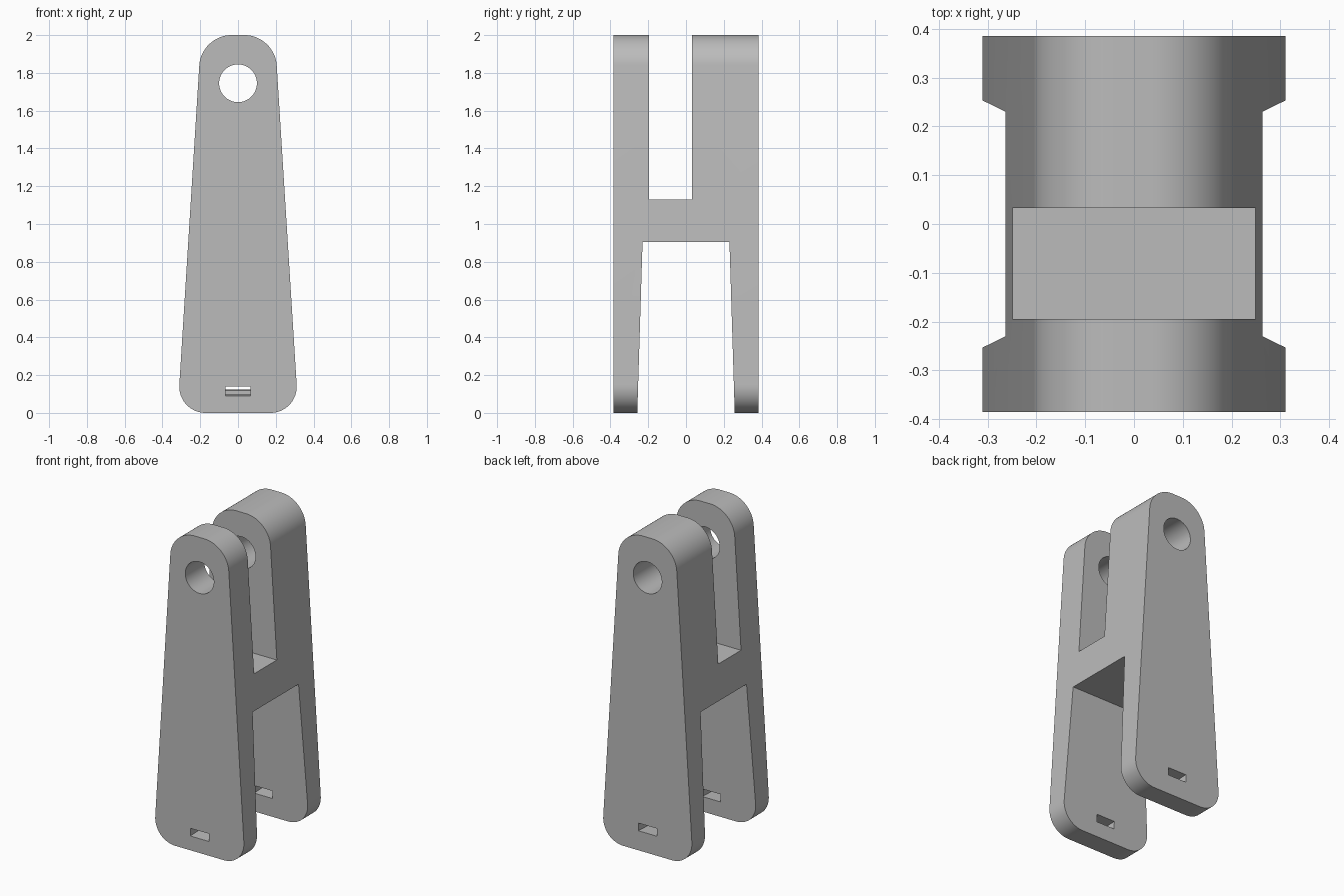
import bpy, bmesh
from math import radians
from mathutils import Vector

if "Cube" in bpy.data.objects:
    bpy.data.objects.remove(bpy.data.objects["Cube"])

grey = bpy.data.materials.new("plain grey")
grey.use_nodes = True
colour = (0.5, 0.5, 0.5, 1)
grey.diffuse_color = colour
grey.node_tree.nodes["Principled BSDF"].inputs["Base Color"].default_value = colour


def prism(name, points, sweep):
    """Extrude a closed outline along the sweep vector."""
    bm = bmesh.new()
    face = bm.faces.new([bm.verts.new(p) for p in points])
    out = bmesh.ops.extrude_face_region(bm, geom=[face])
    moved = [v for v in out["geom"] if isinstance(v, bmesh.types.BMVert)]
    bmesh.ops.translate(bm, verts=moved, vec=sweep)
    bmesh.ops.recalc_face_normals(bm, faces=bm.faces)
    mesh = bpy.data.meshes.new(name)
    bm.to_mesh(mesh)
    bm.free()
    obj = bpy.data.objects.new(name, mesh)
    bpy.context.collection.objects.link(obj)
    mesh.materials.append(grey)
    return obj


def across(name, yz):
    """Cutter running through the full width."""
    return prism(name, [(-1, y, z) for y, z in yz], (2, 0, 0))


def fillet(obj, z_test, radius):
    """Round the depth-wise corner edges that pass the height test."""
    bm = bmesh.new()
    bm.from_mesh(obj.data)
    edges = [e for e in bm.edges
             if abs(e.verts[0].co.y - e.verts[1].co.y) > 0.1
             and z_test(e.verts[0].co.z)]
    bmesh.ops.bevel(bm, geom=edges, offset=radius, offset_type='OFFSET',
                    segments=16, profile=0.5, affect='EDGES')
    bm.to_mesh(obj.data)
    bm.free()


# Tapered body with rounded corners
depth = 0.385
outline = [(-0.32, 0), (0.32, 0), (0.195, 2), (-0.195, 2)]
body = prism("clevis_body", [(x, -depth, z) for x, z in outline], (0, 2 * depth, 0))
fillet(body, lambda z: z > 1, 0.16)
fillet(body, lambda z: z < 0.001, 0.15)

# Upper fork gap and flared lower leg gap
cutters = [
    across("fork_gap", [(-0.195, 1.13), (0.033, 1.13), (0.033, 2.2), (-0.195, 2.2)]),
    across("leg_gap", [(-0.263, -0.1), (0.263, -0.1), (0.258, 0),
                       (0.23, 0.905), (-0.23, 0.905), (-0.258, 0)]),
]

# Pin hole through both fork arms
bpy.ops.mesh.primitive_cylinder_add(vertices=64, radius=0.1, depth=2,
                                    location=(0, 0, 1.745), rotation=(radians(90), 0, 0))
pin = bpy.context.object
pin.name = "pin_hole"
pin.data.materials.append(grey)
cutters.append(pin)

# Slightly rising strap slot through both feet
rise = Vector((0, 2, 0.086))
start = Vector((0, -1, 0.115 - 0.043 * (1 - depth)))
slot = [(-0.065, -0.0245), (0.065, -0.0245), (0.065, 0.0245), (-0.065, 0.0245)]
cutters.append(prism("strap_slot", [start + Vector((x, 0, z)) for x, z in slot], rise))

# Apply the cuts
bpy.context.view_layer.objects.active = body
for cutter in cutters:
    cut = body.modifiers.new(cutter.name, 'BOOLEAN')
    cut.operation = 'DIFFERENCE'
    cut.solver = 'EXACT'
    cut.object = cutter
    bpy.ops.object.modifier_apply(modifier=cut.name)
for cutter in cutters:
    bpy.data.objects.remove(cutter)

# Smooth the curves, keep edges crisp
bpy.ops.object.select_all(action='DESELECT')
body.select_set(True)
bpy.ops.object.shade_smooth_by_angle(angle=radians(30))
